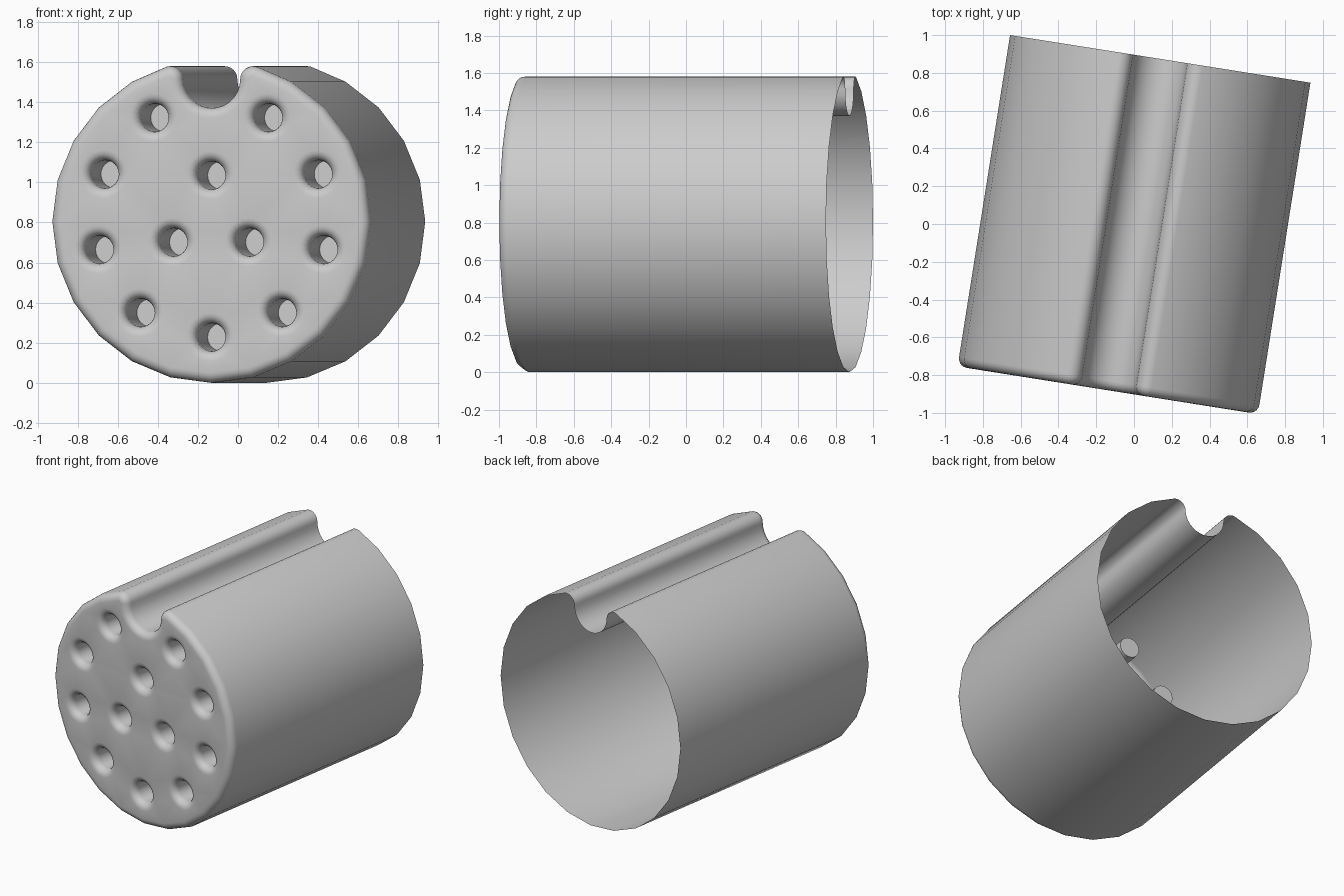
import bpy, bmesh
from math import sin, cos, pi, radians, degrees, atan2
from mathutils import Matrix

cube = bpy.data.objects.get("Cube")
if cube:
    bpy.data.objects.remove(cube)

R, HALF, FILLET = 0.805, 0.888, 0.05          # body radius, half length, rounded edge
GROOVE, LIP = 0.144, 0.065                    # groove and lip radii
LIP_X = GROOVE + LIP
LIP_Z = ((R - LIP) ** 2 - LIP_X ** 2) ** 0.5
HOLE_R, HOLE_DEPTH, HOLE_SIDES, STEPS = 0.07, 0.36, 24, 5


def arc(cx, cz, r, start, end, n):
    angles = [radians(start + (end - start) * i / n) for i in range(n + 1)]
    return [(cx + r * cos(a), cz + r * sin(a)) for a in angles]


def outline(inset):
    """Grooved round cross-section, shrunk by inset."""
    tip = degrees(atan2(LIP_Z, LIP_X))
    pts = arc(-LIP_X, LIP_Z, LIP - inset, 180 - tip, 0, 7)[:-1]
    pts += arc(0, LIP_Z, GROOVE + inset, 180, 360, 14)[:-1]
    pts += arc(LIP_X, LIP_Z, LIP - inset, 180, tip, 7)
    pts += arc(0, 0, R - inset, 60, -240, 20)
    return pts


bm = bmesh.new()


def ring(points, y):
    return [bm.verts.new((x, y, z)) for x, z in points]


def bridge(a, b):
    for i in range(len(a)):
        j = (i + 1) % len(a)
        bm.faces.new((a[i], a[j], b[j], b[i]))


def loop_edges(loop):
    return [bm.edges.get((loop[i - 1], loop[i])) for i in range(len(loop))]


# Open-backed shell with a rounded front edge
prev = ring(outline(0), HALF)
for k in range(STEPS + 1):
    a = pi / 2 * k / STEPS
    cur = ring(outline(FILLET * (1 - cos(a))), -HALF + FILLET * (1 - sin(a)))
    bridge(prev, cur)
    prev = cur
rim = loop_edges(prev)

# Hole centres: an outer ring of nine and an inner ring of three
holes = [(0.585, 180 + 37.65 * i) for i in range(-4, 5)]
holes += [(0.222, 120 * i) for i in range(3)]

# Blind holes with rounded mouths
for dist, angle in holes:
    hx, hz = dist * sin(radians(angle)), dist * cos(radians(angle)) + 0.008
    prev = None
    for k in range(STEPS + 1):
        a = pi / 2 * k / STEPS
        r = HOLE_R + FILLET * (1 - sin(a))
        cur = ring(arc(hx, hz, r, 0, 360, HOLE_SIDES)[:-1], -HALF + FILLET * (1 - cos(a)))
        if prev:
            bridge(prev, cur)
        else:
            mouth = cur
        prev = cur
    cur = ring(arc(hx, hz, HOLE_R, 0, 360, HOLE_SIDES)[:-1], -HALF + HOLE_DEPTH)
    bridge(prev, cur)
    bm.faces.new(cur)
    rim += loop_edges(mouth)

# Flat front face between the rim and the hole mouths
bmesh.ops.triangle_fill(bm, use_beauty=True, use_dissolve=False, edges=rim,
                        normal=(0, -1, 0))
bmesh.ops.recalc_face_normals(bm, faces=bm.faces)
bm.normal_update()
front = min(bm.faces, key=lambda f: f.calc_center_median().y)
if front.normal.y > 0:
    bmesh.ops.reverse_faces(bm, faces=bm.faces)

# Turn slightly and stand on the ground
bm.transform(Matrix.Translation((0, -0.003, R)) @ Matrix.Rotation(radians(-9), 4, 'Z'))

mesh = bpy.data.meshes.new("grooved_holder")
bm.to_mesh(mesh)
bm.free()
holder = bpy.data.objects.new("grooved_holder", mesh)
bpy.context.collection.objects.link(holder)

grey = bpy.data.materials.new("light_grey")
grey.use_nodes = True
grey.diffuse_color = (0.6, 0.6, 0.6, 1)
grey.node_tree.nodes["Principled BSDF"].inputs["Base Color"].default_value = (0.6, 0.6, 0.6, 1)
mesh.materials.append(grey)

bpy.ops.object.select_all(action='DESELECT')
holder.select_set(True)
bpy.context.view_layer.objects.active = holder
bpy.ops.object.shade_smooth_by_angle(angle=radians(30))
